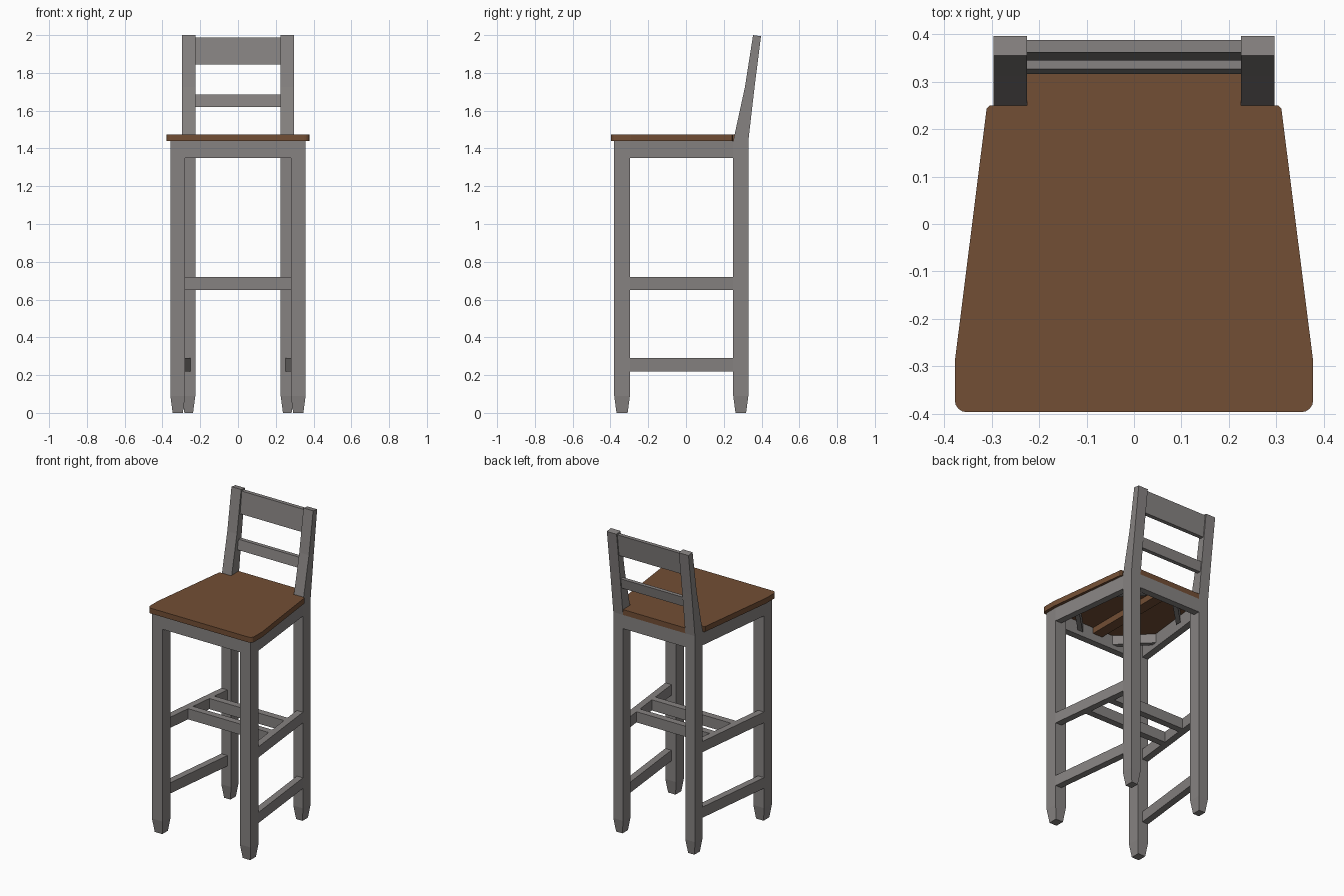
import bpy, bmesh, math

if "Cube" in bpy.data.objects:
    bpy.data.objects.remove(bpy.data.objects["Cube"])

def material(name, rgb):
    m = bpy.data.materials.new(name)
    m.diffuse_color = (*rgb, 1)
    m.use_nodes = True
    m.node_tree.nodes["Principled BSDF"].inputs["Base Color"].default_value = m.diffuse_color
    return m

GREY = material("grey paint", (0.24, 0.225, 0.22))
BROWN = material("brown wood", (0.17, 0.077, 0.035))

def loft(name, rings, mat):
    """Skin equal-sized rings of points and cap both ends."""
    bm = bmesh.new()
    loops = [[bm.verts.new(p) for p in r] for r in rings]
    n = len(loops[0])
    for a, b in zip(loops, loops[1:]):
        for i in range(n):
            j = (i + 1) % n
            bm.faces.new((a[i], a[j], b[j], b[i]))
    bm.faces.new(loops[0])
    bm.faces.new(loops[-1])
    bmesh.ops.recalc_face_normals(bm, faces=bm.faces)
    me = bpy.data.meshes.new(name)
    bm.to_mesh(me)
    bm.free()
    me.materials.append(mat)
    ob = bpy.data.objects.new(name, me)
    bpy.context.collection.objects.link(ob)
    return ob

def plate(name, outline, z0, z1, mat):
    return loft(name, [[(x, y, z) for x, y in outline] for z in (z0, z1)], mat)

def bar(name, x0, x1, y0, y1, z0, z1, mat):
    return plate(name, [(x0, y0), (x1, y0), (x1, y1), (x0, y1)], z0, z1, mat)

def ring(x0, x1, y0, y1, zf, zb=None):
    zb = zf if zb is None else zb
    return [(x0, y0, zf), (x1, y0, zf), (x1, y1, zb), (x0, y1, zb)]

SEAT_Z, APRON_Z = 1.44, 1.35
FY0, FY1, RY0, RY1 = -0.38, -0.297, 0.25, 0.33   # leg depths
T = 0.044                                        # rail thickness
K = 0.012                                        # foot taper

for s, side in ((-1, "left"), (1, "right")):
    # front leg with tapered foot
    a, b = sorted((s * 0.28, s * 0.358))
    loft(f"front_leg_{side}", [ring(a + K, b - K, FY0 + K, FY1 - K, 0),
                               ring(a, b, FY0, FY1, 0.09),
                               ring(a, b, FY0, FY1, SEAT_Z)], GREY)
    # rear leg continuing into the leaning back post
    a, b = sorted((s * 0.226, s * 0.296))
    loft(f"rear_leg_{side}", [ring(a + K, b - K, RY0 + K, RY1 - K, 0),
                              ring(a, b, RY0, RY1, 0.09),
                              ring(a, b, RY0, RY1, SEAT_Z),
                              ring(a, b, 0.312, 0.363, 1.725),
                              ring(a, b, 0.355, 0.397, 2.0, 1.994)], GREY)
    # side rails follow the taper of the seat
    rail = [(s * 0.358, FY1), (s * 0.296, RY0), (s * (0.296 - T), RY0), (s * (0.358 - T), FY1)]
    for name, z0, z1 in (("side_apron", APRON_Z, SEAT_Z), ("upper_side_rail", 0.65, 0.72),
                         ("lower_side_rail", 0.22, 0.29)):
        plate(f"{name}_{side}", rail, z0, z1, GREY)
    # diagonal corner braces under the seat
    for name, x, y, d in (("front", 0.315, FY0 + T, 1), ("rear", 0.255, RY1 - T, -1)):
        plate(f"{name}_brace_{side}",
              [(s * x, y + d * 0.16), (s * (x - 0.16), y),
               (s * (x - 0.20), y), (s * x, y + d * 0.20)], 1.38, SEAT_Z, GREY)

# front and rear aprons
bar("front_apron", -0.28, 0.28, FY0, FY0 + T, APRON_Z, SEAT_Z, GREY)
bar("rear_apron", -0.226, 0.226, RY1 - T, RY1, APRON_Z, SEAT_Z, GREY)

# two foot rest bars between the upper side rails
for name, y, w in (("front_foot_bar", -0.10, 0.295), ("rear_foot_bar", 0.09, 0.272)):
    bar(name, -w, w, y, y + T, 0.65, 0.72, GREY)

# leaning back slats
for name, yb, zb, yt, zt in (("lower_back_slat", 0.316, 1.62, 0.327, 1.685),
                             ("top_back_slat", 0.345, 1.845, 0.362, 1.987)):
    loft(name, [ring(-0.226, 0.226, yb, yb + 0.026, zb),
                ring(-0.226, 0.226, yt, yt + 0.026, zt)], GREY)

# seat: tapered, rounded front corners, tongue between the posts
half = [(0.226, 0.33), (0.226, 0.25), (0.304, 0.25), (0.311, 0.243), (0.378, -0.29)]
R = 0.025
half += [(0.378 - R + R * math.cos(t), -0.397 + R - R * math.sin(t))
         for t in (i * math.pi / 8 for i in range(5))]
plate("seat", half + [(-x, y) for x, y in reversed(half)], SEAT_Z, 1.475, BROWN)

# batten under the seat
bar("seat_batten", -0.035, 0.035, FY0 + T, RY1 - T, 1.40, SEAT_Z, BROWN)
